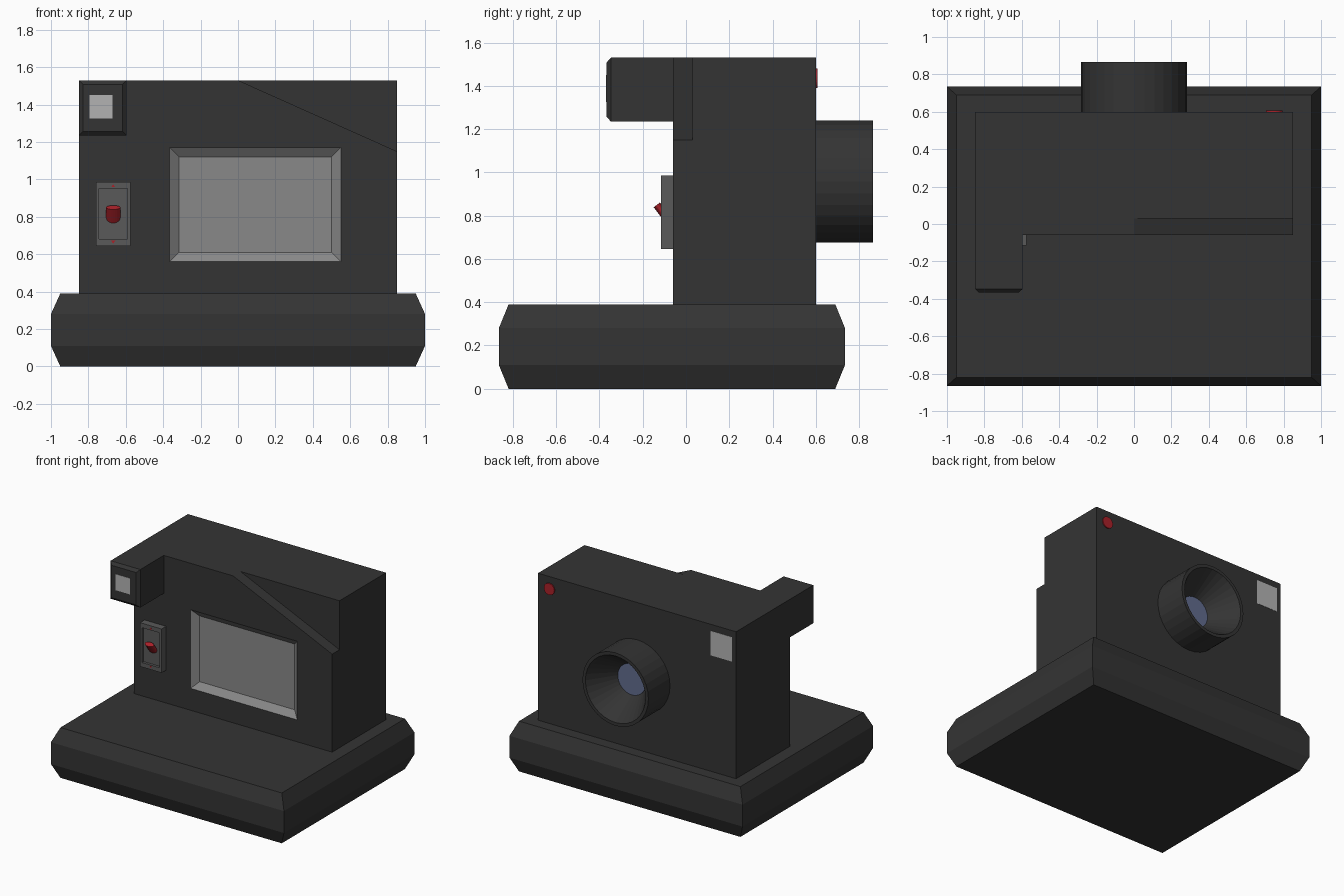
import bpy, bmesh
from math import sin, cos, pi, atan2

if "Cube" in bpy.data.objects:
    bpy.data.objects.remove(bpy.data.objects["Cube"])


def material(name, r, g, b):
    m = bpy.data.materials.new(name)
    m.diffuse_color = (r, g, b, 1)
    m.use_nodes = True
    m.node_tree.nodes["Principled BSDF"].inputs["Base Color"].default_value = m.diffuse_color
    return m


BLACK = material("black_plastic", 0.034, 0.034, 0.034)
PLATE = material("dark_grey", 0.1, 0.1, 0.1)
SCREEN = material("screen_grey", 0.25, 0.25, 0.25)
WINDOW = material("window_grey", 0.45, 0.45, 0.45)
RED = material("red", 0.4, 0.015, 0.022)
GLASS = material("blue_glass", 0.12, 0.15, 0.27)


def rect_y(x0, x1, z0, z1, y, inset=0.0):
    x0, x1, z0, z1 = x0 + inset, x1 - inset, z0 + inset, z1 - inset
    return [(x0, y, z0), (x1, y, z0), (x1, y, z1), (x0, y, z1)]


def rect_z(x0, x1, y0, y1, z):
    return [(x0, y0, z), (x1, y0, z), (x1, y1, z), (x0, y1, z)]


def circle_y(cx, cz, r, y, n=32):
    return [(cx + r * cos(2 * pi * i / n), y, cz + r * sin(2 * pi * i / n)) for i in range(n)]


def loft(name, rings, mat):
    """Closed solid skinned through successive rings, capped at both ends."""
    bm = bmesh.new()
    loops = [[bm.verts.new(p) for p in ring] for ring in rings]
    for a, b in zip(loops, loops[1:]):
        for i in range(len(a)):
            j = (i + 1) % len(a)
            bm.faces.new((a[i], a[j], b[j], b[i]))
    bm.faces.new(loops[0])
    bm.faces.new(loops[-1])
    bmesh.ops.recalc_face_normals(bm, faces=bm.faces)
    mesh = bpy.data.meshes.new(name)
    bm.to_mesh(mesh)
    bm.free()
    mesh.materials.append(mat)
    ob = bpy.data.objects.new(name, mesh)
    bpy.context.collection.objects.link(ob)
    return ob


def cut(target, cutter):
    mod = target.modifiers.new("cut", 'BOOLEAN')
    mod.operation = 'DIFFERENCE'
    mod.solver = 'EXACT'
    mod.object = cutter
    bpy.context.view_layer.objects.active = target
    bpy.ops.object.modifier_apply(modifier=mod.name)
    bpy.data.objects.remove(cutter)


# Chamfered base
loft("base", [rect_z(-0.95, 0.95, -0.82, 0.69, 0),
              rect_z(-1, 1, -0.865, 0.735, 0.11),
              rect_z(-1, 1, -0.865, 0.735, 0.28),
              rect_z(-0.95, 0.95, -0.82, 0.69, 0.39)], BLACK)

# Body with a sloping step at its top front corner and a screen opening
body = loft("body", [rect_y(-0.85, 0.85, 0.39, 1.53, -0.06),
                     rect_y(-0.85, 0.85, 0.39, 1.53, 0.60)], BLACK)
slope = 0.38 / 0.85
cut(body, loft("corner_cutter",
               [[(-0.2, y, 1.53 + 0.2 * slope), (1.0, y, 1.53 - slope), (1.0, y, 1.7)]
                for y in (-0.2, 0.03)], BLACK))
scr = (-0.365, 0.55, 0.56, 1.17)
cut(body, loft("screen_cutter", [rect_y(*scr, -0.2), rect_y(*scr, 0.0)], BLACK))

# Dished screen
loft("screen", [rect_y(*scr, 0.0), rect_y(*scr, -0.06), rect_y(*scr, -0.02, 0.05)], SCREEN)

# Viewfinder with bevelled front, and its windows
vf = (-0.85, -0.595, 1.235, 1.53)
loft("viewfinder", [rect_y(*vf, -0.06), rect_y(*vf, -0.347), rect_y(*vf, -0.367, 0.022)], BLACK)
eye = (-0.795, -0.67, 1.325, 1.45)
loft("eyepiece_window", [rect_y(*eye, -0.36), rect_y(*eye, -0.369)], WINDOW)
back = (-0.815, -0.63, 1.29, 1.48)
loft("viewfinder_window", [rect_y(*back, 0.59), rect_y(*back, 0.602)], WINDOW)

# Switch: recessed plate, two markers and a tilted lever
sw = (-0.76, -0.575, 0.645, 0.985)
well = (-0.743, -0.592, 0.68, 0.95)
loft("switch_plate", [rect_y(*sw, -0.06), rect_y(*sw, -0.115),
                      rect_y(*well, -0.115), rect_y(*well, -0.095)], PLATE)
for name, z, d in (("marker_up", 0.963, 1), ("marker_down", 0.667, -1)):
    loft(name, [[(-0.679, y, z - 0.005 * d), (-0.656, y, z - 0.005 * d), (-0.6675, y, z + 0.01 * d)]
                for y in (-0.11, -0.1165)], RED)
bpy.ops.mesh.primitive_cylinder_add(vertices=24, radius=1, depth=0.09,
                                    location=(-0.667, -0.108, 0.814),
                                    rotation=(atan2(0.6, 0.8), 0, 0))
lever = bpy.context.object
lever.name = "switch_lever"
lever.scale = (0.038, 0.018, 1)
lever.data.materials.append(RED)

# Lens barrel with conical hollow and glass at the bottom
profile = [(0.283, 0.59), (0.283, 0.865), (0.258, 0.865), (0.245, 0.845), (0.12, 0.66)]
loft("lens_barrel", [circle_y(0, 0.958, r, y) for r, y in profile], BLACK)
loft("lens_glass", [circle_y(0, 0.958, 0.12, y) for y in (0.655, 0.665)], GLASS)

# Shutter button
loft("shutter_button", [circle_y(0.75, 1.435, 0.045, 0.59), circle_y(0.75, 1.435, 0.045, 0.608)], RED)
